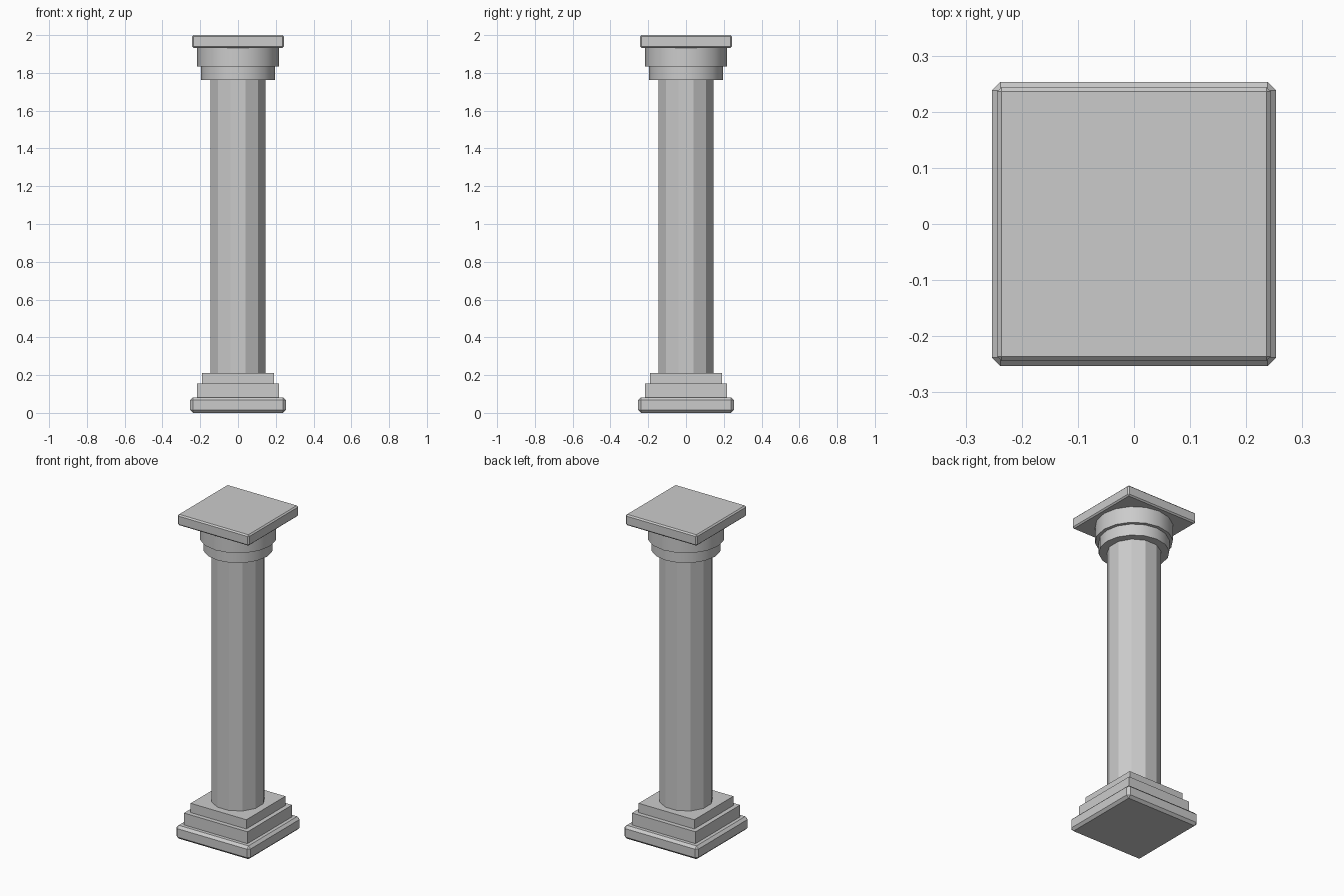
import bpy, bmesh, math
from mathutils import Matrix

if "Cube" in bpy.data.objects:
    bpy.data.objects.remove(bpy.data.objects["Cube"])

stone = bpy.data.materials.new("grey stone")
stone.diffuse_color = (0.6, 0.6, 0.6, 1)
stone.use_nodes = True
stone.node_tree.nodes["Principled BSDF"].inputs["Base Color"].default_value = stone.diffuse_color


def finish(name, bm):
    bmesh.ops.recalc_face_normals(bm, faces=bm.faces)
    mesh = bpy.data.meshes.new(name)
    bm.to_mesh(mesh)
    bm.free()
    mesh.materials.append(stone)
    obj = bpy.data.objects.new(name, mesh)
    bpy.context.collection.objects.link(obj)
    return obj


def slab(name, half, z0, z1, chamfer=0.0):
    """Square slab, optionally with all edges chamfered."""
    bm = bmesh.new()
    mat = Matrix.Translation((0, 0, (z0 + z1) / 2)) @ Matrix.Diagonal(
        (2 * half, 2 * half, z1 - z0, 1))
    bmesh.ops.create_cube(bm, size=1, matrix=mat)
    if chamfer:
        bmesh.ops.bevel(bm, geom=bm.edges[:], offset=chamfer,
                        offset_type='OFFSET', segments=1, affect='EDGES')
    return finish(name, bm)


def drum(name, radius, z0, z1, sides, turn=0.0, smooth=False):
    """Upright prism with a chosen number of sides."""
    bm = bmesh.new()
    mat = Matrix.Translation((0, 0, (z0 + z1) / 2)) @ Matrix.Rotation(turn, 4, 'Z')
    bmesh.ops.create_cone(bm, cap_ends=True, segments=sides, radius1=radius,
                          radius2=radius, depth=z1 - z0, matrix=mat)
    obj = finish(name, bm)
    if smooth:
        bpy.ops.object.select_all(action='DESELECT')
        obj.select_set(True)
        bpy.context.view_layer.objects.active = obj
        bpy.ops.object.shade_smooth_by_angle(angle=math.radians(28))
    return obj


# stepped square base
slab("base_plinth", 0.253, 0.0, 0.082, 0.015)
slab("base_middle_step", 0.217, 0.082, 0.155)
slab("base_upper_step", 0.19, 0.155, 0.212)

# twelve-sided shaft with a flat side to the front
drum("shaft", 0.151, 0.212, 1.763, 12, math.radians(15))

# round capital rings under the square top slab
drum("capital_lower_ring", 0.196, 1.763, 1.833, 16, smooth=True)
drum("capital_upper_ring", 0.216, 1.833, 1.935, 16, smooth=True)
slab("top_slab", 0.244, 1.933, 2.0, 0.008)
